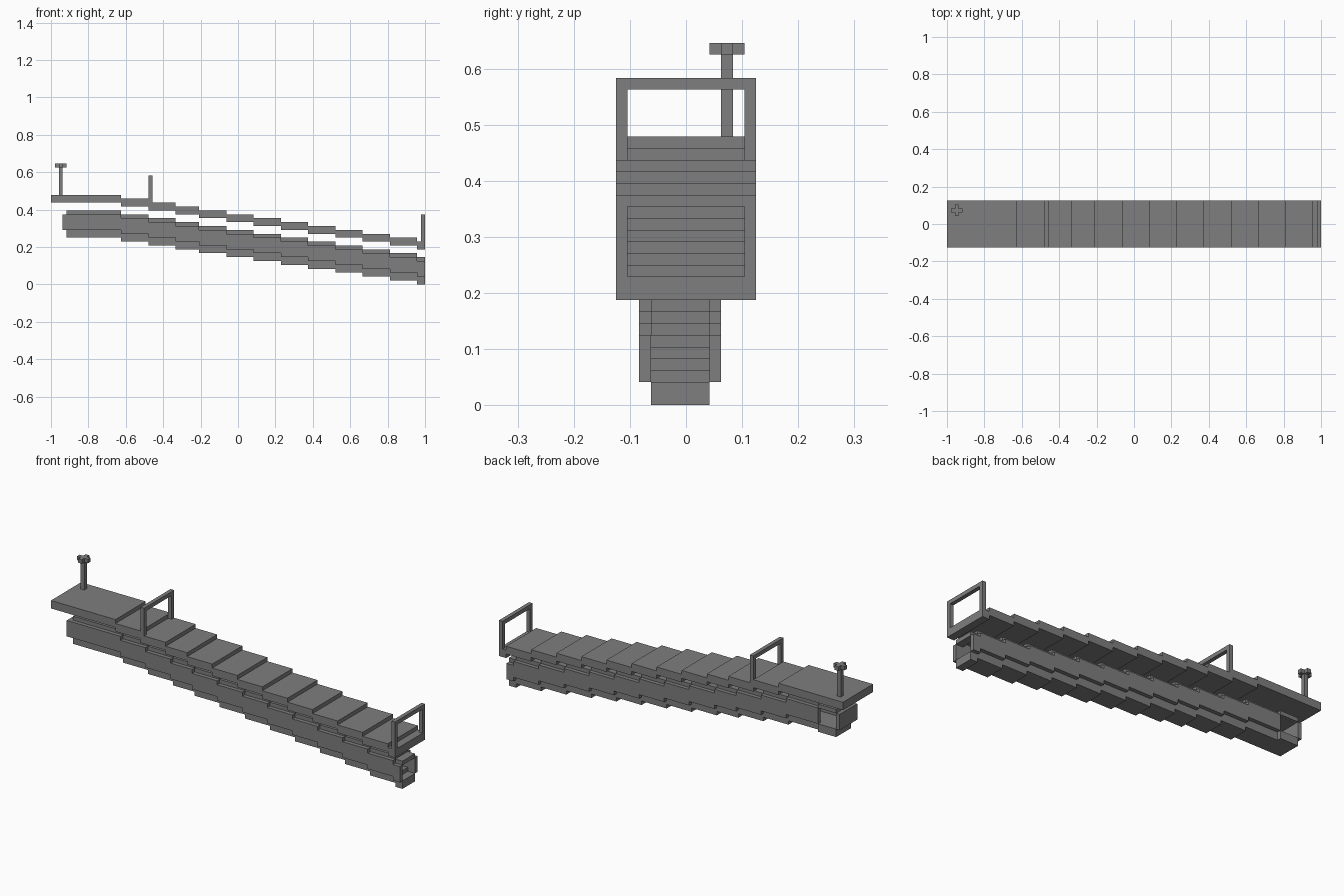
import bpy, bmesh

cube = bpy.data.objects.get("Cube")
if cube:
    bpy.data.objects.remove(cube, do_unlink=True)

U = 1 / 48                                  # block size; the model is 96 blocks long
LENGTH = 96
STEPS = [18, 25, 32] + list(range(38, 95, 7))   # where the slope drops one block
TOP = len(STEPS)                            # rise of the highest landing

grey = bpy.data.materials.new("plain grey")
grey.use_nodes = True
grey.diffuse_color = (0.21, 0.21, 0.21, 1)
grey.node_tree.nodes["Principled BSDF"].inputs["Base Color"].default_value = (0.21, 0.21, 0.21, 1)


def finish(name, bm):
    """Turn block coordinates into a placed mesh object."""
    for v in bm.verts:
        v.co.x = (v.co.x - LENGTH / 2) * U
        v.co.y *= U
        v.co.z *= U
    bmesh.ops.recalc_face_normals(bm, faces=bm.faces)
    mesh = bpy.data.meshes.new(name)
    bm.to_mesh(mesh)
    bm.free()
    mesh.materials.append(grey)
    ob = bpy.data.objects.new(name, mesh)
    bpy.context.collection.objects.link(ob)
    return ob


def extrude(bm, profile, y0, y1):
    """Extrude an x-z outline from y0 to y1."""
    face = bm.faces.new([bm.verts.new((x, y0, z)) for x, z in profile])
    new = bmesh.ops.extrude_face_region(bm, geom=[face])["geom"]
    for v in new:
        if isinstance(v, bmesh.types.BMVert):
            v.co.y = y1


def stepped_band(name, y0, y1, lo, hi, start):
    """A band that descends one block at every step."""
    edges = [start] + STEPS + [LENGTH]
    upper, lower = [], []
    for i in range(TOP + 1):
        for x in edges[i:i + 2]:
            upper.append((x, hi + TOP - i))
            lower.append((x, lo + TOP - i))
    bm = bmesh.new()
    extrude(bm, upper + lower[::-1], y0, y1)
    return finish(name, bm)


def block(name, x, y, z):
    bm = bmesh.new()
    extrude(bm, [(x[0], z[0]), (x[1], z[0]), (x[1], z[1]), (x[0], z[1])], *y)
    return finish(name, bm)


def gate(name, x, base):
    """Open rectangular frame standing on the deck."""
    for side, y in (("right", (-6, -5)), ("left", (5, 6))):
        block(f"{name}_{side}_post", (x, x + 1), y, (base, base + 6))
    block(f"{name}_top_bar", (x, x + 1), (-6, 6), (base + 6, base + 7))


# Deck above the passage
stepped_band("deck", -6, 6, 9, 11, 0)

# Hollow passage
stepped_band("passage_floor", -3, 2, 0, 2, 4)
stepped_band("passage_ceiling", -3, 2, 5.98, 7, 4)
stepped_band("passage_front_wall", -4, -3, 2, 6, 3)
stepped_band("passage_back_wall", 2, 3, 2, 6, 9)
block("passage_end_wall", (3, 4), (-3, 3), (TOP + 2, TOP + 6))

# Side doorway at the high end
block("doorway_sill", (4, 9), (2, 3), (TOP, TOP + 2))
block("doorway_lintel", (4, 9), (2, 3), (TOP + 6, TOP + 7))

# Gates on the deck
gate("upper_gate", 25, 21)
gate("lower_gate", 95, 11)

# Post with a cross-shaped head
block("lamp_post", (2, 3), (3, 4), (23, 30))
block("lamp_head_bar", (1, 4), (3, 4), (30, 31))
for part, y in (("front", (2, 3)), ("back", (4, 5))):
    block(f"lamp_head_{part}_arm", (2, 3), y, (30, 31))
